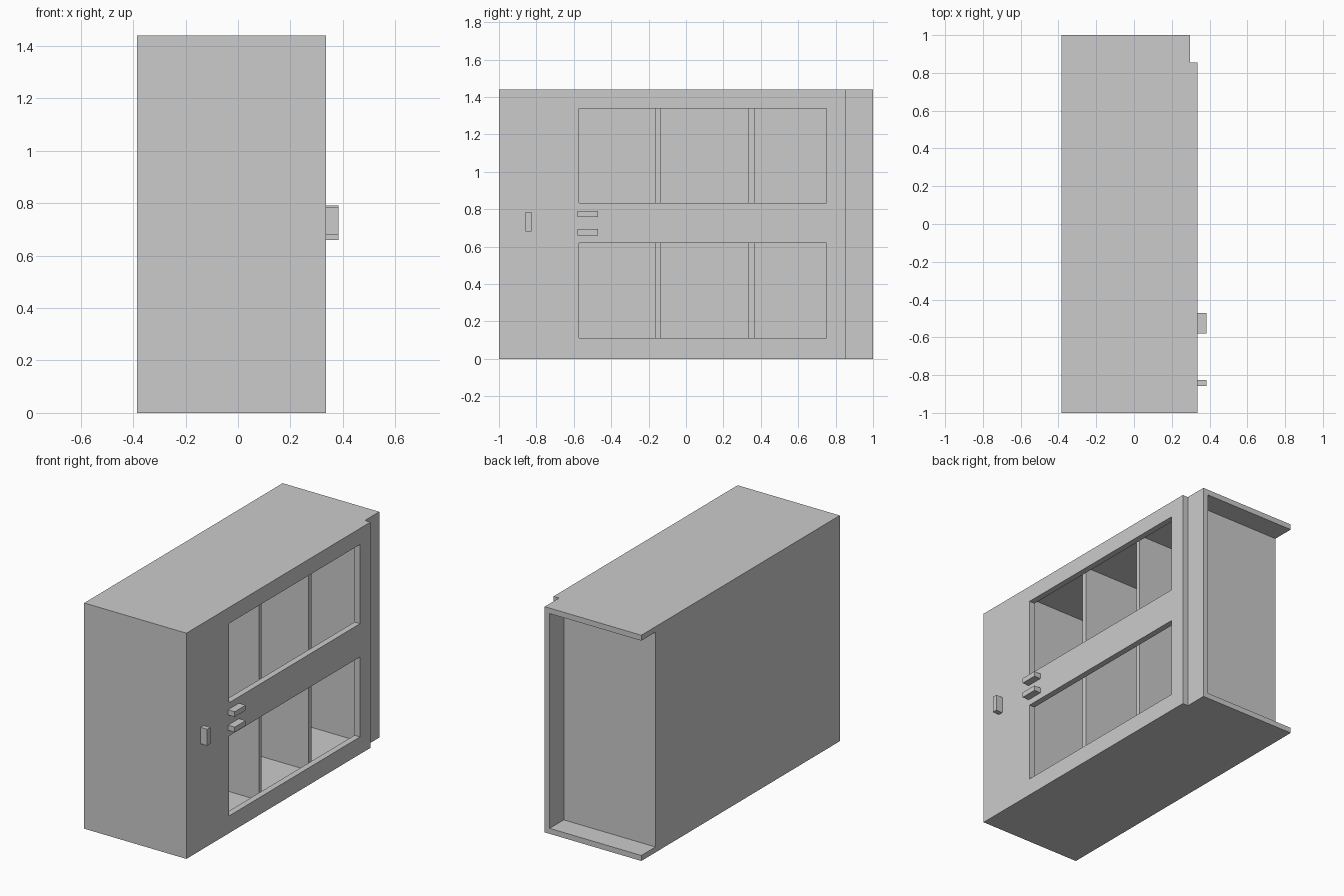
import bpy, bmesh

if "Cube" in bpy.data.objects:
    bpy.data.objects.remove(bpy.data.objects["Cube"])


def box(name, x, y, z):
    """Axis-aligned box from (min, max) ranges."""
    bm = bmesh.new()
    bmesh.ops.create_cube(bm, size=1)
    for v in bm.verts:
        v.co = [r[0] if c < 0 else r[1] for c, r in zip(v.co, (x, y, z))]
    me = bpy.data.meshes.new(name)
    bm.to_mesh(me)
    bm.free()
    ob = bpy.data.objects.new(name, me)
    bpy.context.collection.objects.link(ob)
    return ob


H, T = 1.44, 0.035          # cabinet height, board thickness
LEFT, CASE, FACE = -0.385, 0.297, 0.336   # rear side, case front, door face
inner_z = (T, H - T)
inner_x = (LEFT + T, CASE - T)

# Case: floor, top, closed side and end wall
box("floor_board", (LEFT, CASE), (-1, 1), (0, T))
box("top_board", (LEFT, CASE), (-1, 1), (H - T, H))
box("rear_wall", (LEFT, LEFT + T), (-1, 0.858), inner_z)
box("end_wall", (LEFT + T, CASE), (-1, -1 + T), inner_z)

# Upright partitions; the last one closes the recessed end
for i, y in enumerate((-0.665, -0.165, 0.335)):
    box(f"partition_{i + 1}", inner_x, (y, y + 0.03), inner_z)
box("recessed_end_panel", inner_x, (0.828, 0.858), inner_z)

# Front boards of the case at both ends
box("corner_post", (CASE - T, CASE), (0.828, 1), inner_z)
box("closed_bay_front", (CASE - T, CASE), (-1 + T, -0.635), inner_z)

# Door: grid of panels with two window cells left out, thickened
ys = (-1, -0.572, 0.75, 0.855)
zs = (0, 0.11, 0.62, 0.832, 1.337, H)
bm = bmesh.new()
grid = [[bm.verts.new((FACE, y, z)) for z in zs] for y in ys]
for i in range(len(ys) - 1):
    for j in range(len(zs) - 1):
        if i == 1 and j in (1, 3):
            continue
        bm.faces.new((grid[i][j], grid[i + 1][j], grid[i + 1][j + 1], grid[i][j + 1]))
me = bpy.data.meshes.new("window_door")
bm.to_mesh(me)
bm.free()
door = bpy.data.objects.new("window_door", me)
bpy.context.collection.objects.link(door)
solid = door.modifiers.new("thickness", 'SOLIDIFY')
solid.thickness = FACE - CASE
solid.offset = -1

# Handles
knob_x = (FACE, 0.383)
box("upright_handle", knob_x, (-0.857, -0.825), (0.68, 0.785))
for name, z in (("lower_handle", 0.66), ("upper_handle", 0.758)):
    box(name, knob_x, (-0.58, -0.47), (z, z + 0.033))
